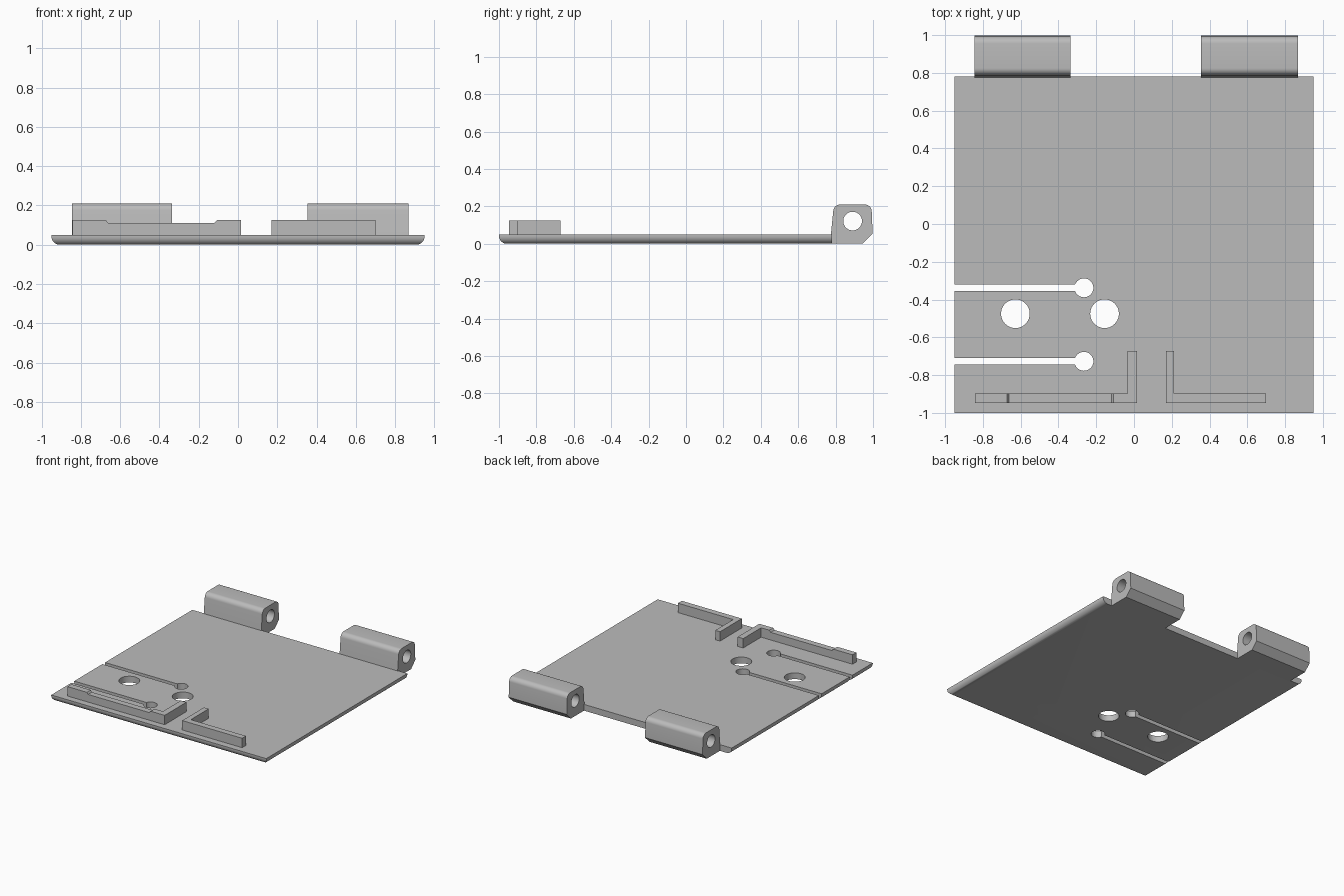
import bpy, bmesh, math
from mathutils import Vector

cube = bpy.data.objects.get("Cube")
if cube:
    bpy.data.objects.remove(cube)

grey = bpy.data.materials.new("light_grey")
grey.use_nodes = True
grey.diffuse_color = (0.5, 0.5, 0.5, 1)
grey.node_tree.nodes["Principled BSDF"].inputs["Base Color"].default_value = (0.5, 0.5, 0.5, 1)


def prism(name, profile, axis, low, high):
    """Extrude a 2D profile along an axis, from low to high."""
    place = {"x": lambda a, b, t: (t, a, b),
             "y": lambda a, b, t: (a, t, b),
             "z": lambda a, b, t: (a, b, t)}[axis]
    bm = bmesh.new()
    face = bm.faces.new([bm.verts.new(place(a, b, low)) for a, b in profile])
    out = bmesh.ops.extrude_face_region(bm, geom=[face])
    moved = [v for v in out["geom"] if isinstance(v, bmesh.types.BMVert)]
    bmesh.ops.translate(bm, verts=moved, vec=Vector(place(0, 0, high - low)))
    bmesh.ops.recalc_face_normals(bm, faces=bm.faces)
    mesh = bpy.data.meshes.new(name)
    bm.to_mesh(mesh)
    bm.free()
    mesh.materials.append(grey)
    obj = bpy.data.objects.new(name, mesh)
    bpy.context.collection.objects.link(obj)
    return obj


def rect(a0, a1, b0, b1):
    return [(a0, b0), (a1, b0), (a1, b1), (a0, b1)]


def arc(a, b, r, start, end, steps):
    angles = [math.radians(start + (end - start) * i / steps) for i in range(steps + 1)]
    return [(a + r * math.cos(t), b + r * math.sin(t)) for t in angles]


def circle(a, b, r):
    return arc(a, b, r, 0, 360, 40)[:-1]


def activate(obj):
    bpy.ops.object.select_all(action="DESELECT")
    obj.select_set(True)
    bpy.context.view_layer.objects.active = obj


def cut(obj, *cutter):
    """Subtract a prism and remove the cutter."""
    tool = prism("cutter", *cutter)
    tool.hide_render = True
    mod = obj.modifiers.new("cut", "BOOLEAN")
    mod.operation = "DIFFERENCE"
    mod.solver = "EXACT"
    mod.object = tool
    activate(obj)
    bpy.ops.object.modifier_apply(modifier=mod.name)
    bpy.data.objects.remove(tool)


def smooth(obj):
    activate(obj)
    bpy.ops.object.shade_smooth_by_angle(angle=math.radians(25))


# Base plate, its lower edges rounded on the front and both sides
THICK = 0.05
plate = prism("base_plate", rect(-0.95, 0.95, -1, 0.78), "z", 0, THICK)
bm = bmesh.new()
bm.from_mesh(plate.data)
edges = [e for e in bm.edges
         if all(v.co.z < 0.01 for v in e.verts) and not all(v.co.y > 0.7 for v in e.verts)]
bmesh.ops.bevel(bm, geom=edges, offset=0.042, segments=8, profile=0.5, affect="EDGES")
bm.to_mesh(plate.data)
bm.free()

# Keyhole slots open to the right edge, and two round holes between them
for y in (-0.338, -0.727):
    cut(plate, rect(-1.1, -0.27, y - 0.017, y + 0.017), "z", -0.1, 0.2)
    cut(plate, circle(-0.265, y, 0.05), "z", -0.1, 0.2)
for x in (-0.628, -0.156):
    cut(plate, circle(x, -0.475, 0.076), "z", -0.1, 0.2)
smooth(plate)

# Hinge knuckles with a pin bore
knuckle = ([(0.945, 0), (0.998, 0.053)]
           + arc(0.955, 0.172, 0.038, 5, 90, 8)
           + arc(0.825, 0.172, 0.038, 90, 175, 8)
           + [(0.77, 0)])
for name, x0, x1 in (("right_hinge", -0.845, -0.337), ("left_hinge", 0.355, 0.868)):
    hinge = prism(name, knuckle, "x", x0, x1)
    cut(hinge, circle(0.891, 0.121, 0.05), "x", x0 - 0.1, x1 + 0.1)
    smooth(hinge)


# L-shaped ribs at the front edge
def rib(name, end, corner, inner):
    front, back, top = -0.947, -0.898, -0.672
    outline = [(end, front), (corner, front), (corner, top),
               (inner, top), (inner, back), (end, back)]
    return prism(name, outline, "z", THICK - 0.004, 0.125)


rib("left_rib", 0.7, 0.17, 0.212)
right_rib = rib("right_rib", -0.843, 0.015, -0.035)

# Shallow recess with sloped ends in the right rib
cut(right_rib, [(-0.674, 0.127), (-0.662, 0.111), (-0.12, 0.111), (-0.106, 0.127)],
    "y", -1, -0.88)
